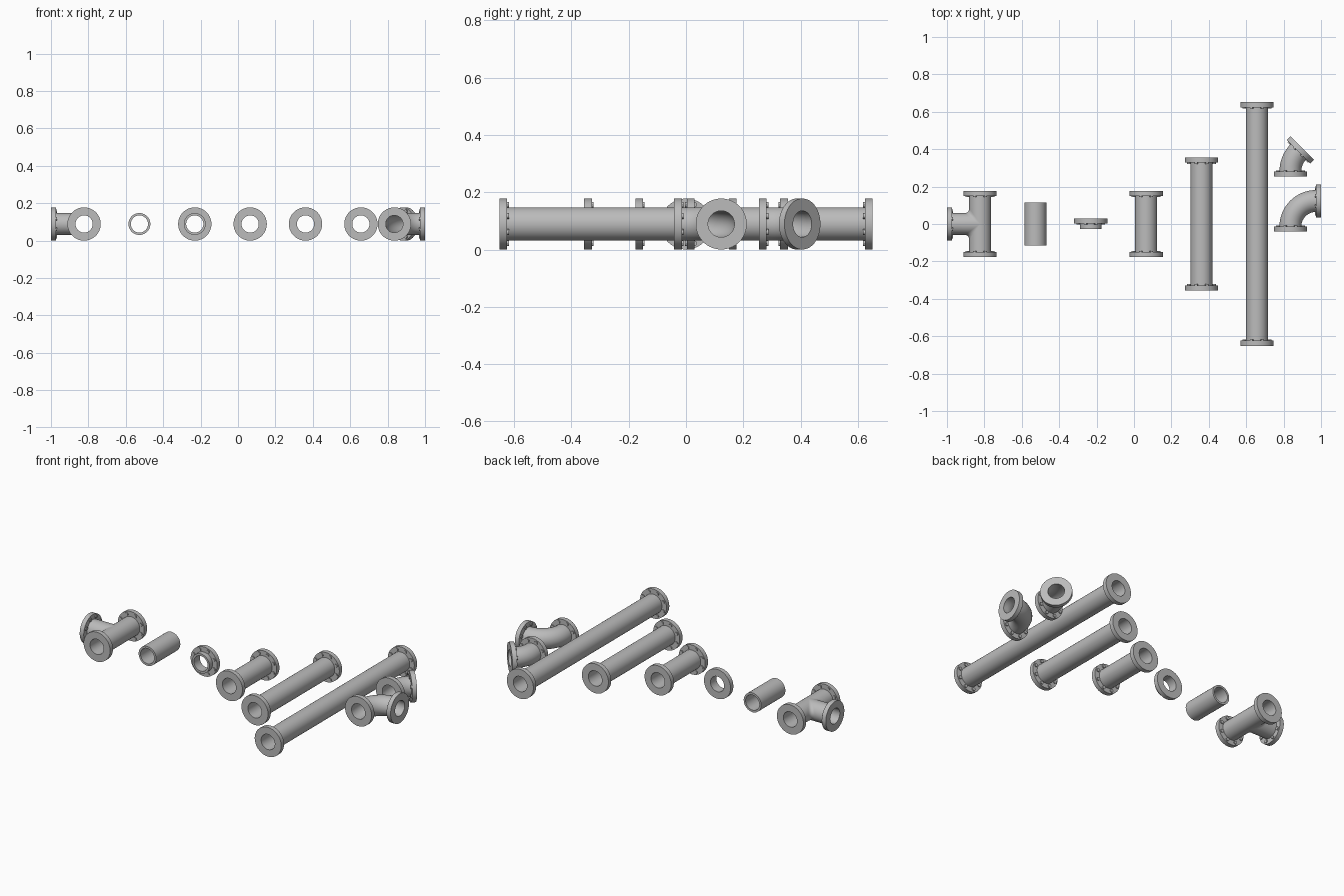
import bpy, bmesh, math
from mathutils import Vector

# Shared sizes
SEG = 48
RIM, PIPE, BORE = 0.089, 0.0585, 0.046
THICK = 0.027
UP = Vector((0, 0, 1))
AXIS_Z = RIM

if "Cube" in bpy.data.objects:
    bpy.data.objects.remove(bpy.data.objects["Cube"])

metal = bpy.data.materials.new("grey_metal")
metal.use_nodes = True
metal.diffuse_color = (0.5, 0.5, 0.5, 1)
metal.node_tree.nodes["Principled BSDF"].inputs["Base Color"].default_value = (0.5, 0.5, 0.5, 1)


def finish(name, bm):
    bmesh.ops.recalc_face_normals(bm, faces=bm.faces)
    mesh = bpy.data.meshes.new(name)
    bm.to_mesh(mesh)
    bm.free()
    mesh.materials.append(metal)
    obj = bpy.data.objects.new(name, mesh)
    bpy.context.collection.objects.link(obj)
    smooth(obj)
    return obj


def smooth(obj):
    bpy.ops.object.select_all(action='DESELECT')
    obj.select_set(True)
    bpy.context.view_layer.objects.active = obj
    bpy.ops.object.shade_smooth_by_angle(angle=math.radians(35))


def point(x, y):
    return Vector((x, y, AXIS_Z))


def ring(pos, direction, radius, seg=SEG):
    side = direction.cross(UP).normalized()
    angles = [math.tau * (i + 0.5) / seg for i in range(seg)]
    return [pos + (side * math.cos(a) + UP * math.sin(a)) * radius for a in angles]


def skin(bm, rings, closed=True):
    """Bridge successive rings; closed joins last to first, otherwise cap."""
    loops = [[bm.verts.new(p) for p in r] for r in rings]
    pairs = list(zip(loops, loops[1:]))
    if closed:
        pairs.append((loops[-1], loops[0]))
    else:
        bm.faces.new(loops[0])
        bm.faces.new(loops[-1])
    for a, b in pairs:
        for i in range(len(a)):
            j = (i + 1) % len(a)
            bm.faces.new((a[i], a[j], b[j], b[i]))


def tube(name, frames, outer=PIPE, inner=BORE):
    bm = bmesh.new()
    skin(bm, [ring(p, d, outer) for p, d in frames]
         + [ring(p, d, inner) for p, d in reversed(frames)])
    return finish(name, bm)


def flange(name, face, out):
    """Ring whose mating face is at face, with bolt heads on its back."""
    bm = bmesh.new()
    back = face - out * THICK
    skin(bm, [ring(face, out, RIM), ring(back, out, RIM),
              ring(back, out, BORE), ring(face, out, BORE)])
    for spot in ring(back, out, 0.073, 8):
        skin(bm, [ring(spot + out * 0.004, out, 0.01, 12),
                  ring(spot - out * 0.006, out, 0.01, 12)], closed=False)
    return finish(name, bm)


def straight(name, x, half, flanged=True):
    d = Vector((0, 1, 0))
    inset = THICK if flanged else 0
    body = tube(name, [(point(x, -half + inset), d), (point(x, half - inset), d)])
    if flanged:
        flange(name + "_front_flange", point(x, -half), -d)
        flange(name + "_back_flange", point(x, half), d)
    return body


def elbow(name, x, y, bend, degrees):
    """Bend that starts along +y and turns towards +x."""
    steps = max(8, degrees // 5)
    frames = []
    for i in range(steps + 1):
        a = math.radians(degrees) * i / steps
        pos = point(x + bend * (1 - math.cos(a)), y + THICK + bend * math.sin(a))
        frames.append((pos, Vector((math.sin(a), math.cos(a), 0))))
    tube(name, frames)
    flange(name + "_front_flange", point(x, y), Vector((0, -1, 0)))
    end, out = frames[-1]
    flange(name + "_end_flange", end + out * THICK, out)


def tee(name, x, half):
    run = straight(name + "_run", x, half)
    left = Vector((-1, 0, 0))
    # Opening in the run where the branch joins
    bm = bmesh.new()
    skin(bm, [ring(point(x, 0), left, BORE - 0.0005),
              ring(point(x - 0.1, 0), left, BORE - 0.0005)], closed=False)
    cutter = finish("branch_cutter", bm)
    cutter.hide_render = True
    mod = run.modifiers.new("opening", 'BOOLEAN')
    mod.operation, mod.solver, mod.object = 'DIFFERENCE', 'EXACT', cutter
    bpy.context.view_layer.objects.active = run
    bpy.ops.object.modifier_apply(modifier=mod.name)
    bpy.data.objects.remove(cutter)
    smooth(run)
    # Branch with a rounded saddle
    fillet, steps = 0.025, 6
    start = point(x - half + THICK, 0)
    rings = [ring(start, left, PIPE)]

    def saddle(radius):
        pts = []
        for p in ring(point(x, 0), left, radius):
            h = p.z - AXIS_Z
            p.x -= math.sqrt(max(radius ** 2 - h ** 2, 0))
            pts.append(p)
        return pts

    corner = saddle(PIPE)
    for i in range(steps + 1):
        t = i / steps
        rings.append([p + Vector((-fillet * abs(p.y) / PIPE * (1 - t) ** 2,
                                  fillet * p.y / PIPE * t ** 2, 0)) for p in corner])
    rings += [saddle(BORE), ring(start, left, BORE)]
    bm = bmesh.new()
    skin(bm, rings)
    finish(name + "_branch", bm)
    flange(name + "_branch_flange", point(x - half, 0), left)


# Row of fittings, evenly spaced
STEP = 0.296
xs = [-0.823 + STEP * i for i in range(6)]
tee("tee", xs[0], 0.177)
straight("plain_pipe", xs[1], 0.116, flanged=False)

# Loose flange with a short neck
back_dir = Vector((0, 1, 0))
flange("loose_flange", point(xs[2], 0.03), back_dir)
tube("loose_flange_neck", [(point(xs[2], -0.027), back_dir), (point(xs[2], 0.003), back_dir)])

for label, x, half in zip(("short", "medium", "long"), xs[3:], (0.177, 0.355, 0.651)):
    straight(label + "_pipe", x, half)

elbow("right_angle_elbow", 0.836, -0.041, 0.137, 90)
elbow("shallow_elbow", 0.836, 0.254, 0.15, 45)
